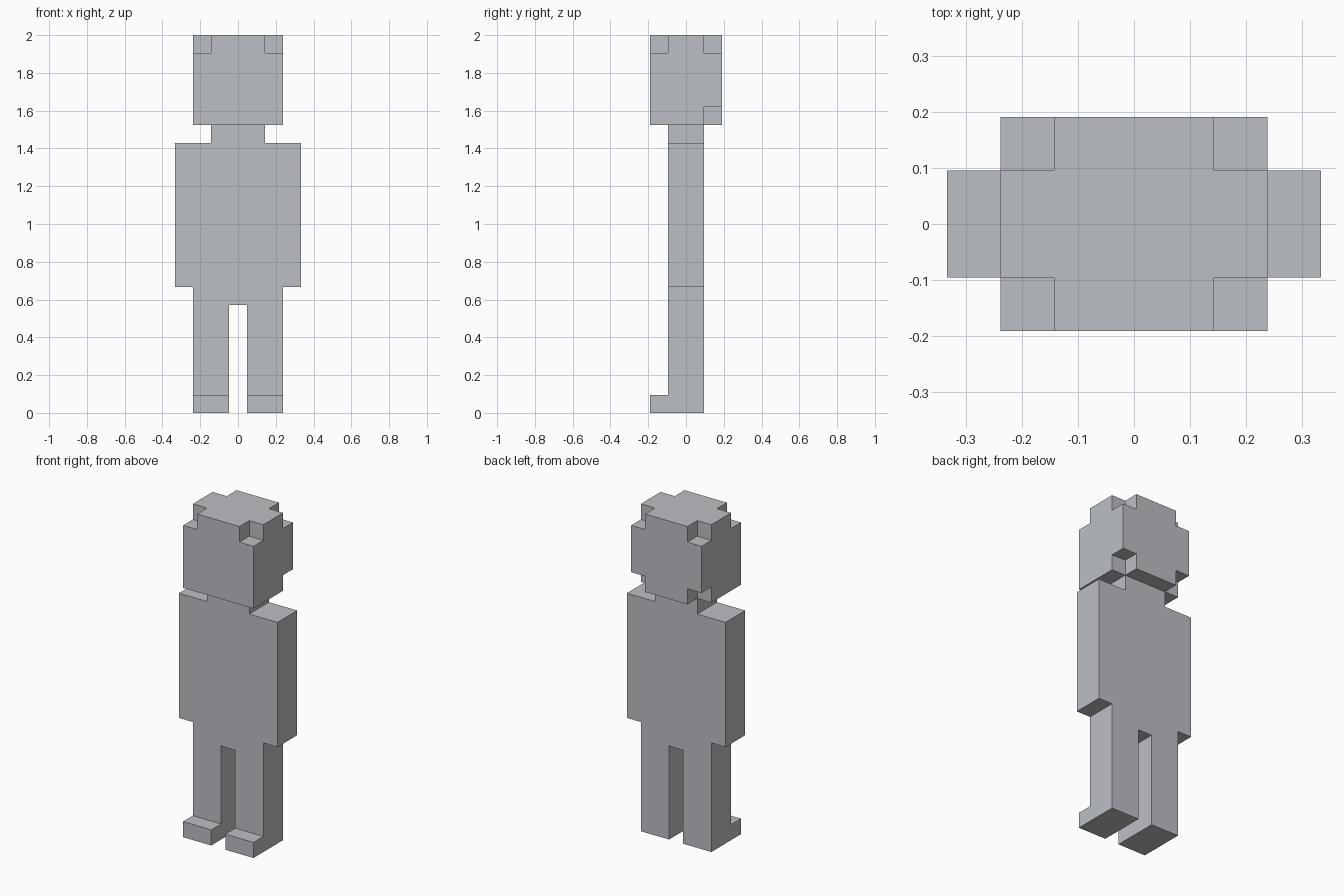
import bpy
import bmesh
from itertools import product
from mathutils import Vector

old = bpy.data.objects.get("Cube")
if old:
    bpy.data.objects.remove(old, do_unlink=True)

U = 2 / 21  # block size: the figure is 21 blocks tall

grey = bpy.data.materials.new("plain grey")
grey.use_nodes = True
colour = (0.5, 0.52, 0.55, 1)
grey.diffuse_color = colour
grey.node_tree.nodes["Principled BSDF"].inputs["Base Color"].default_value = colour


def blocks(xs, ys, zs):
    """Set of unit blocks; each argument is a (start, end) range."""
    return set(product(range(*xs), range(*ys), range(*zs)))


def build(name, cells):
    """Make one clean closed mesh from the outer faces of a set of blocks."""
    bm = bmesh.new()
    verts = {}

    def vert(p):
        if p not in verts:
            verts[p] = bm.verts.new(Vector((p[0] - 3.5, p[1] - 2, p[2])) * U)
        return verts[p]

    for cell in cells:
        for axis, side in product(range(3), (0, 1)):
            neighbour = list(cell)
            neighbour[axis] += 2 * side - 1
            if tuple(neighbour) in cells:
                continue
            b, c = (axis + 1) % 3, (axis + 2) % 3
            ring = []
            for db, dc in ((0, 0), (1, 0), (1, 1), (0, 1)):
                p = list(cell)
                p[axis] += side
                p[b] += db
                p[c] += dc
                ring.append(vert(tuple(p)))
            bm.faces.new(ring if side else ring[::-1])

    # Merge the block grid into large flat faces
    bmesh.ops.dissolve_limit(bm, angle_limit=0.01, verts=bm.verts[:], edges=bm.edges[:])
    mesh = bpy.data.meshes.new(name)
    bm.to_mesh(mesh)
    bm.free()
    mesh.materials.append(grey)
    bpy.context.collection.objects.link(bpy.data.objects.new(name, mesh))


# Head: corner blocks missing all round the top and at the lower back
head = blocks((1, 6), (0, 4), (16, 21))
head -= {(x, y, 20) for x in (1, 5) for y in (0, 3)}
head -= {(x, 3, 16) for x in (1, 5)}
build("head", head)

# Torso with neck, broad arm-and-chest block and hips
build("torso", blocks((2, 5), (1, 3), (15, 16))
      | blocks((0, 7), (1, 3), (7, 15))
      | blocks((1, 6), (1, 3), (6, 7)))

# Legs, each with a toe block in front
for name, x in (("right_leg", 1), ("left_leg", 4)):
    build(name, blocks((x, x + 2), (1, 3), (0, 6)) | blocks((x, x + 2), (0, 1), (0, 1)))
